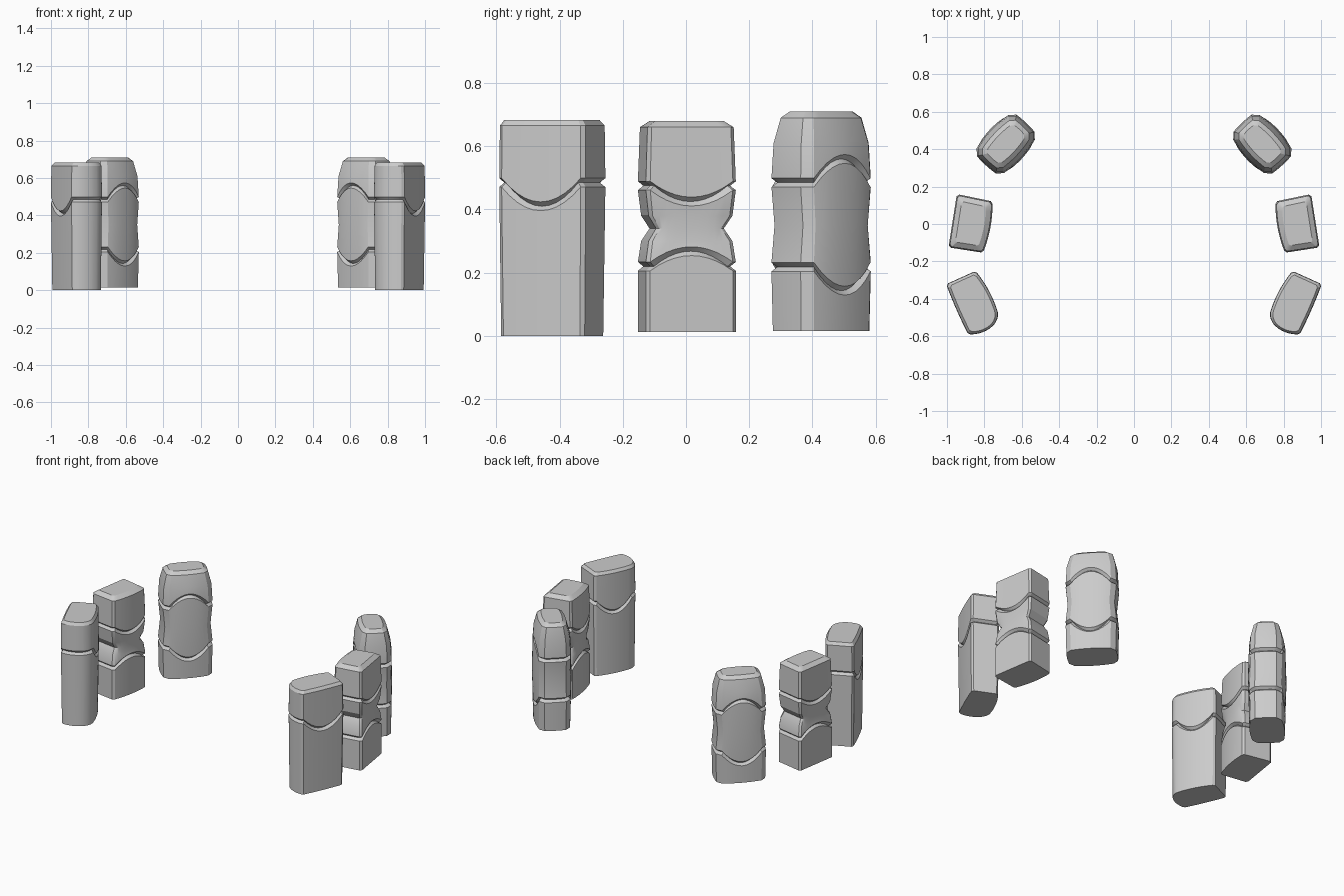
import bpy, bmesh, math
from mathutils import Vector

if "Cube" in bpy.data.objects:
    bpy.data.objects.remove(bpy.data.objects["Cube"])

N = 10  # samples along every side of a stone's outline


def outline(corners, bulges, broad, chamfer):
    """Chamfered, slightly bulged outline -> [(point, arch weight)]."""
    pts = []
    for i, a in enumerate(corners):
        a = Vector(a)
        b = Vector(corners[(i + 1) % len(corners)])
        d = (b - a).normalized()
        normal = Vector((d.y, -d.x))
        c = min(chamfer, (b - a).length * 0.3)
        a, b = a + d * c, b - d * c
        for k in range(N + 1):
            t = k / N
            w = 1 - (2 * t - 1) ** 2
            pts.append((a.lerp(b, t) + normal * bulges[i] * w, w if broad[i] else 0))
    return pts


def groove(z, amp, depth=0.016, half=0.014):
    """V groove around the stone, arching by amp on the broad faces."""
    return [(z - half, 0, amp, 0), (z, depth, amp, 0), (z + half, 0, amp, 0)]


def stone(name, corners, bulges, broad, chamfer, rings):
    """Loft rings of (z, inset, arch, side pinch) and mirror across x."""
    pts = outline(corners, bulges, broad, chamfer)
    centre = sum((p for p, w in pts), Vector((0, 0))) / len(pts)
    u = (Vector(corners[1]) - Vector(corners[0])).normalized()
    v = Vector((u.y, -u.x))
    hu = max(abs((p - centre).dot(u)) for p, w in pts)
    hv = max(abs((p - centre).dot(v)) for p, w in pts)
    bm = bmesh.new()
    loops = []
    for z, inset, arch, pinch in rings:
        loop = []
        for p, w in pts:
            q = p - centre
            s = inset + pinch * (1 - w) ** 1.5
            q = u * q.dot(u) * (1 - s / hu) + v * q.dot(v) * (1 - inset / hv - pinch * (1 - w) ** 1.5 * 0.5 / hv)
            loop.append(bm.verts.new((centre.x + q.x, centre.y + q.y, z + arch * w)))
        loops.append(loop)
    n = len(pts)
    for lo, hi in zip(loops, loops[1:]):
        for i in range(n):
            j = (i + 1) % n
            bm.faces.new((lo[i], lo[j], hi[j], hi[i]))
    bm.faces.new(loops[0][::-1])
    bm.faces.new(loops[-1])
    mesh = bpy.data.meshes.new(name)
    bm.to_mesh(mesh)
    bm.free()
    ob = bpy.data.objects.new(name, mesh)
    bpy.context.collection.objects.link(ob)
    ob.modifiers.new("Mirror", 'MIRROR').use_mirror_merge = False
    bpy.ops.object.select_all(action='DESELECT')
    ob.select_set(True)
    bpy.context.view_layer.objects.active = ob
    bpy.ops.object.shade_smooth_by_angle(angle=math.radians(25))


# Front pair: one groove dipping on the broad faces
stone("front_pillar",
      [(0.885, -0.594), (1.005, -0.322), (0.845, -0.25), (0.722, -0.485), (0.76, -0.555)],
      [0.004, 0, 0.012, 0.004, 0.008], [1, 0, 1, 0, 0], 0.012,
      [(0, 0.006, 0, 0)] + groove(0.485, -0.075)
      + [(0.665, 0.002, 0, 0), (0.683, 0.016, 0, 0)])

# Middle pair: two grooves and a notch in each narrow side
stone("middle_pillar",
      [(0.992, -0.125), (0.947, 0.16), (0.754, 0.12), (0.805, -0.154)],
      [0, 0, 0.012, 0], [1, 0, 1, 0], 0.012,
      [(0.012, 0, 0, 0)] + groove(0.22, 0.048)
      + [(0.30, 0.004, 0, 0.006), (0.34, 0.004, 0, 0.032), (0.38, 0.004, 0, 0.006)]
      + groove(0.475, -0.05)
      + [(0.66, 0.006, 0, 0), (0.68, 0.035, 0, 0)])

# Back pair: grooves frame a round panel on the broad faces, tapered top
stone("back_pillar",
      [(0.862, 0.383), (0.65, 0.605), (0.51, 0.472), (0.717, 0.25)],
      [0.012, 0.004, 0.012, 0.004], [1, 0, 1, 0], 0.03,
      [(0.015, 0.004, 0, 0)] + groove(0.218, -0.075)
      + [(0.35, -0.006, 0, 0.018)]
      + groove(0.485, 0.075)
      + [(0.61, 0.006, 0.005, 0), (0.69, 0.026, 0, 0), (0.709, 0.05, 0, 0)])
